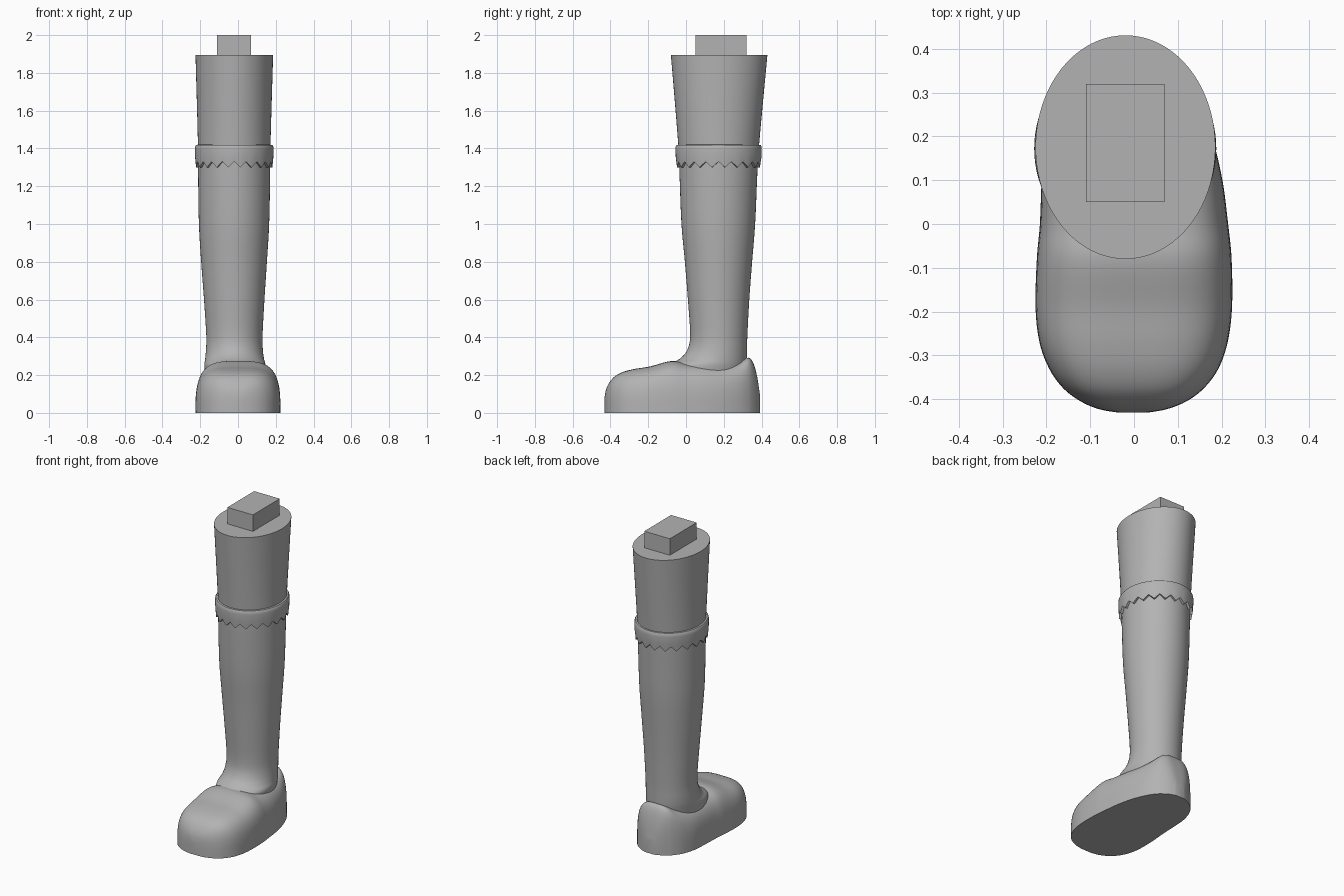
import bpy, bmesh, math

if "Cube" in bpy.data.objects:
    bpy.data.objects.remove(bpy.data.objects["Cube"])

grey = bpy.data.materials.new("plain_grey")
grey.diffuse_color = (0.45, 0.45, 0.45, 1)
grey.use_nodes = True
grey.node_tree.nodes["Principled BSDF"].inputs["Base Color"].default_value = grey.diffuse_color


def smooth_rows(rows, steps):
    """Catmull-Rom interpolation through rows of numbers."""
    out = []
    for i in range(len(rows) - 1):
        quad = [rows[max(i - 1, 0)], rows[i], rows[i + 1], rows[min(i + 2, len(rows) - 1)]]
        for s in range(steps):
            t = s / steps
            out.append([0.5 * (2 * b + (c - a) * t + (2 * a - 5 * b + 4 * c - d) * t * t
                               + (3 * b - a - 3 * c + d) * t ** 3) for a, b, c, d in zip(*quad)])
    out.append(list(rows[-1]))
    return out


def loft(name, rings, angle=40):
    """Skin closed rings of equal size and cap both ends."""
    bm = bmesh.new()
    loops = [[bm.verts.new(p) for p in ring] for ring in rings]
    n = len(loops[0])
    for a, b in zip(loops, loops[1:]):
        for i in range(n):
            j = (i + 1) % n
            bm.faces.new((a[i], a[j], b[j], b[i]))
    bm.faces.new(loops[0])
    bm.faces.new(loops[-1])
    bmesh.ops.recalc_face_normals(bm, faces=bm.faces)
    me = bpy.data.meshes.new(name)
    bm.to_mesh(me)
    bm.free()
    me.materials.append(grey)
    ob = bpy.data.objects.new(name, me)
    bpy.context.collection.objects.link(ob)
    bpy.ops.object.select_all(action='DESELECT')
    ob.select_set(True)
    bpy.context.view_layer.objects.active = ob
    bpy.ops.object.shade_smooth_by_angle(angle=math.radians(angle))
    return ob


def ellipse(x0, x1, y0, y1, z, n=80):
    cx, cy, rx, ry = (x0 + x1) / 2, (y0 + y1) / 2, (x1 - x0) / 2, (y1 - y0) / 2
    return [(cx + rx * math.cos(2 * math.pi * i / n),
             cy + ry * math.sin(2 * math.pi * i / n), z) for i in range(n)]


# Leg: elliptical rings (x0, x1, y0, y1, z) from inside the shoe to the flat top
leg_rows = [
    (-0.170, 0.135, -0.100, 0.310, 0.18),
    (-0.178, 0.145, -0.095, 0.320, 0.25),
    (-0.174, 0.138, -0.035, 0.322, 0.285),
    (-0.170, 0.132, 0.005, 0.323, 0.33),
    (-0.168, 0.130, 0.022, 0.325, 0.41),
    (-0.180, 0.140, 0.010, 0.335, 0.60),
    (-0.195, 0.153, -0.006, 0.350, 0.80),
    (-0.207, 0.165, -0.024, 0.366, 1.00),
    (-0.211, 0.170, -0.034, 0.377, 1.25),
    (-0.212, 0.172, -0.041, 0.387, 1.42),
    (-0.225, 0.186, -0.080, 0.431, 1.895),
]
loft("leg", [ellipse(*r) for r in smooth_rows(leg_rows, 4)])

# Cuff: raised band with a rounded top and a zigzag lower edge
TEETH = 20


def zigzag(ring):
    per = len(ring) // TEETH
    return [(x, y, z + 0.03 * abs((i % per) / per * 2 - 1)) for i, (x, y, z) in enumerate(ring)]


cuff_rings = [
    zigzag(ellipse(-0.205, 0.165, -0.030, 0.375, 1.30)),
    zigzag(ellipse(-0.224, 0.184, -0.050, 0.394, 1.30)),
    ellipse(-0.227, 0.187, -0.054, 0.399, 1.35),
    ellipse(-0.228, 0.188, -0.056, 0.401, 1.395),
    ellipse(-0.227, 0.187, -0.055, 0.400, 1.410),
    ellipse(-0.222, 0.182, -0.051, 0.396, 1.418),
    ellipse(-0.205, 0.165, -0.030, 0.375, 1.421),
]
loft("cuff", cuff_rings)

# Shoe: squarish arched sections (y, left x, right x, height) from toe to heel
shoe_rows = [
    (-0.431, -0.035, 0.030, 0.085),
    (-0.423, -0.080, 0.075, 0.125),
    (-0.405, -0.122, 0.120, 0.162),
    (-0.375, -0.162, 0.160, 0.195),
    (-0.330, -0.194, 0.193, 0.218),
    (-0.270, -0.216, 0.214, 0.233),
    (-0.190, -0.225, 0.224, 0.246),
    (-0.080, -0.222, 0.223, 0.274),
    (0.000, -0.215, 0.215, 0.264),
    (0.100, -0.211, 0.202, 0.258),
    (0.200, -0.204, 0.178, 0.255),
    (0.280, -0.180, 0.145, 0.272),
    (0.330, -0.148, 0.112, 0.292),
    (0.357, -0.118, 0.083, 0.262),
    (0.378, -0.085, 0.050, 0.185),
    (0.392, -0.050, 0.015, 0.090),
]


def arch(y, x0, x1, h, n=40, power=3.5):
    c, w, pts = (x0 + x1) / 2, (x1 - x0) / 2, []
    for i in range(n + 1):
        a = math.pi * i / n
        u, v = math.cos(a), max(math.sin(a), 0)
        pts.append((c + w * math.copysign(abs(u) ** (2 / power), u), y, h * v ** (2 / power)))
    pts[0], pts[-1] = (x1, y, 0), (x0, y, 0)
    return pts


loft("shoe", [arch(*r) for r in smooth_rows(shoe_rows, 5)], 45)

# Peg: square block on top of the leg
loft("top_peg", [[(-0.11, 0.05, z), (0.07, 0.05, z), (0.07, 0.32, z), (-0.11, 0.32, z)]
                 for z in (1.88, 2.0)])
